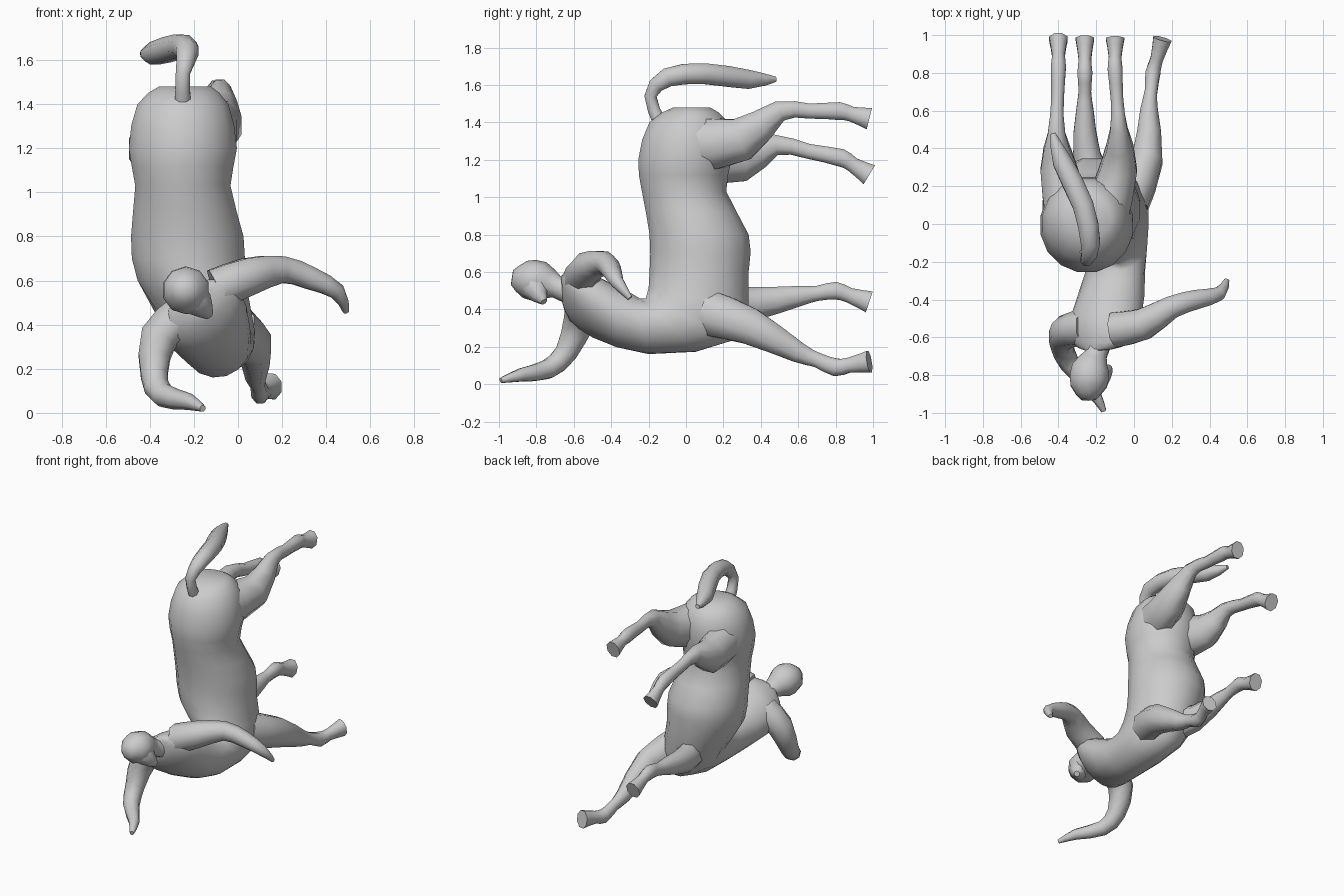
import bpy
import bmesh
import math
from mathutils import Vector, Matrix

default_cube = bpy.data.objects.get("Cube")
if default_cube:
    bpy.data.objects.remove(default_cube, do_unlink=True)


def refine(stations):
    """Insert one smoothly interpolated station between each pair."""
    stations = [Vector(station) for station in stations]
    last = len(stations) - 1
    refined = [stations[0]]
    for i in range(last):
        start, end = stations[i], stations[i + 1]
        outer = stations[max(i - 1, 0)] + stations[min(i + 2, last)]
        refined.append(((start + end) * 9 - outer) / 16)
        refined.append(end)
    return refined


def ellipse(centre, side, depth, count):
    """Ring of points around centre, spanned by two half-axis vectors."""
    angles = [math.tau * (i + 0.5) / count for i in range(count)]
    return [centre + side * math.cos(a) + depth * math.sin(a) for a in angles]


def loft(name, rings):
    """Skin a sequence of rings, cap both ends and shade the result."""
    bm = bmesh.new()
    loops = [[bm.verts.new(point) for point in ring] for ring in rings]
    for lower, upper in zip(loops, loops[1:]):
        for i in range(len(lower)):
            bm.faces.new((lower[i - 1], lower[i], upper[i], upper[i - 1]))
    bm.faces.new(loops[0])
    bm.faces.new(loops[-1])
    bmesh.ops.recalc_face_normals(bm, faces=bm.faces)
    mesh = bpy.data.meshes.new(name)
    bm.to_mesh(mesh)
    bm.free()
    obj = bpy.data.objects.new(name, mesh)
    bpy.context.collection.objects.link(obj)
    bpy.ops.object.select_all(action="DESELECT")
    obj.select_set(True)
    bpy.context.view_layer.objects.active = obj
    bpy.ops.object.shade_smooth_by_angle(angle=math.radians(55))


def limb(name, joints, radii, reference=(1, 0, 0), depth_ratio=1.0, count=8):
    """Rounded tube through the joints, with one radius for each joint."""
    stations = refine([(*joint, radius) for joint, radius in zip(joints, radii)])
    centres = [station.xyz for station in stations]
    rings = []
    for i, station in enumerate(stations):
        following = centres[min(i + 1, len(centres) - 1)]
        tangent = (following - centres[max(i - 1, 0)]).normalized()
        side = Vector(reference)
        side = (side - tangent * side.dot(tangent)).normalized() * station[3]
        depth = tangent.cross(side) * depth_ratio
        rings.append(ellipse(centres[i], side, depth, count))
    loft(name, rings)


def trunk(name, sections, count=16):
    """Loft (x, half width, spine y, spine z, belly y, belly z, roll) sections."""
    rings = []
    for x, width, spine_y, spine_z, belly_y, belly_z, roll in refine(sections):
        spine = Vector((x, spine_y, spine_z))
        belly = Vector((x, belly_y, belly_z))
        turn = Matrix.Rotation(-roll, 3, "Y")
        side = turn @ Vector((width, 0, 0))
        depth = turn @ ((belly - spine) / 2)
        rings.append(ellipse((spine + belly) / 2, side, depth, count))
    loft(name, rings)


def leg(name, bulk, hip, thigh, hock, fetlock, hoof):
    """Horse leg: heavy thigh, slim cannon and pastern, flared hoof."""
    cannon = Vector(hock).lerp(Vector(fetlock), 0.5)
    pastern = Vector(fetlock).lerp(Vector(hoof), 0.4)
    joints = (hip, thigh, hock, cannon, fetlock, pastern, hoof)
    radii = (bulk, bulk * 0.8, .05, .036, .043, .036, .053)
    limb(name, joints, radii, depth_ratio=1.2)


def arm(name, reference, *joints):
    """Arm tapering from the buried shoulder to the fingertips."""
    limb(name, joints, (.1, .09, .065, .055, .038, .015), reference)


# Horse barrel from rump to chest, then human waist, ribs and rolled shoulders
trunk("horse_body_and_torso", [
    (-.24, .12, -.07, 1.48, .13, 1.48, 0),
    (-.25, .21, -.2, 1.4, .23, 1.4, 0),
    (-.25, .25, -.26, 1.2, .25, 1.2, 0),
    (-.25, .22, -.24, 1.03, .22, 1.03, 0),
    (-.23, .26, -.2, .8, .34, .8, 0),
    (-.21, .25, -.2, .6, .34, .6, 0),
    (-.11, .19, -.22, .46, .28, .24, 0),
    (-.1, .16, -.3, .49, -.2, .16, .1),
    (-.15, .2, -.5, .58, -.5, .26, .5),
    (-.17, .18, -.63, .58, -.62, .37, .6),
    (-.19, .08, -.67, .57, -.66, .44, .6),
])

# Head, with the face turned down toward the raised arm
limb("neck_and_head", [
    (-.18, -.6, .49),
    (-.2, -.69, .52),
    (-.23, -.77, .55),
    (-.24, -.86, .56),
    (-.24, -.93, .57),
], (.08, .06, .105, .1, .04), count=10)
limb("face", [
    (-.24, -.82, .56),
    (-.18, -.8, .5),
    (-.13, -.76, .44),
], (.09, .07, .02), reference=(1, 0, 1))

# Arms
arm("left_arm", (0, 0, 1),
    (-.1, -.56, .56), (.05, -.53, .62), (.2, -.44, .65),
    (.33, -.4, .61), (.45, -.37, .55), (.49, -.3, .46))
arm("right_arm", (1, 0, 0),
    (-.25, -.55, .44), (-.36, -.57, .34), (-.38, -.64, .17),
    (-.34, -.74, .08), (-.22, -.88, .05), (-.16, -.99, .02))

# Legs, from the buried hip or shoulder to the hoof
leg("left_hind_leg", .13, (-.15, .05, 1.28), (-.08, .3, 1.31),
    (-.08, .5, 1.46), (-.1, .82, 1.46), (-.1, .98, 1.42))
leg("right_hind_leg", .13, (-.35, .05, 1.22), (-.4, .3, 1.2),
    (-.41, .48, 1.28), (-.4, .83, 1.21), (-.4, .98, 1.12))
leg("left_foreleg", .11, (-.02, .12, .38), (.07, .34, .31),
    (.08, .6, .17), (.1, .8, .09), (.15, .98, .12))
leg("right_foreleg", .1, (-.17, .15, .42), (-.25, .36, .43),
    (-.26, .6, .47), (-.26, .8, .5), (-.26, .98, .44))

# Tail, arching from the rump over the hind legs
limb("tail", [
    (-.25, -.14, 1.4),
    (-.25, -.19, 1.54),
    (-.23, -.1, 1.64),
    (-.27, .1, 1.66),
    (-.38, .33, 1.63),
    (-.43, .48, 1.63),
], (.04, .035, .055, .06, .055, .015))
